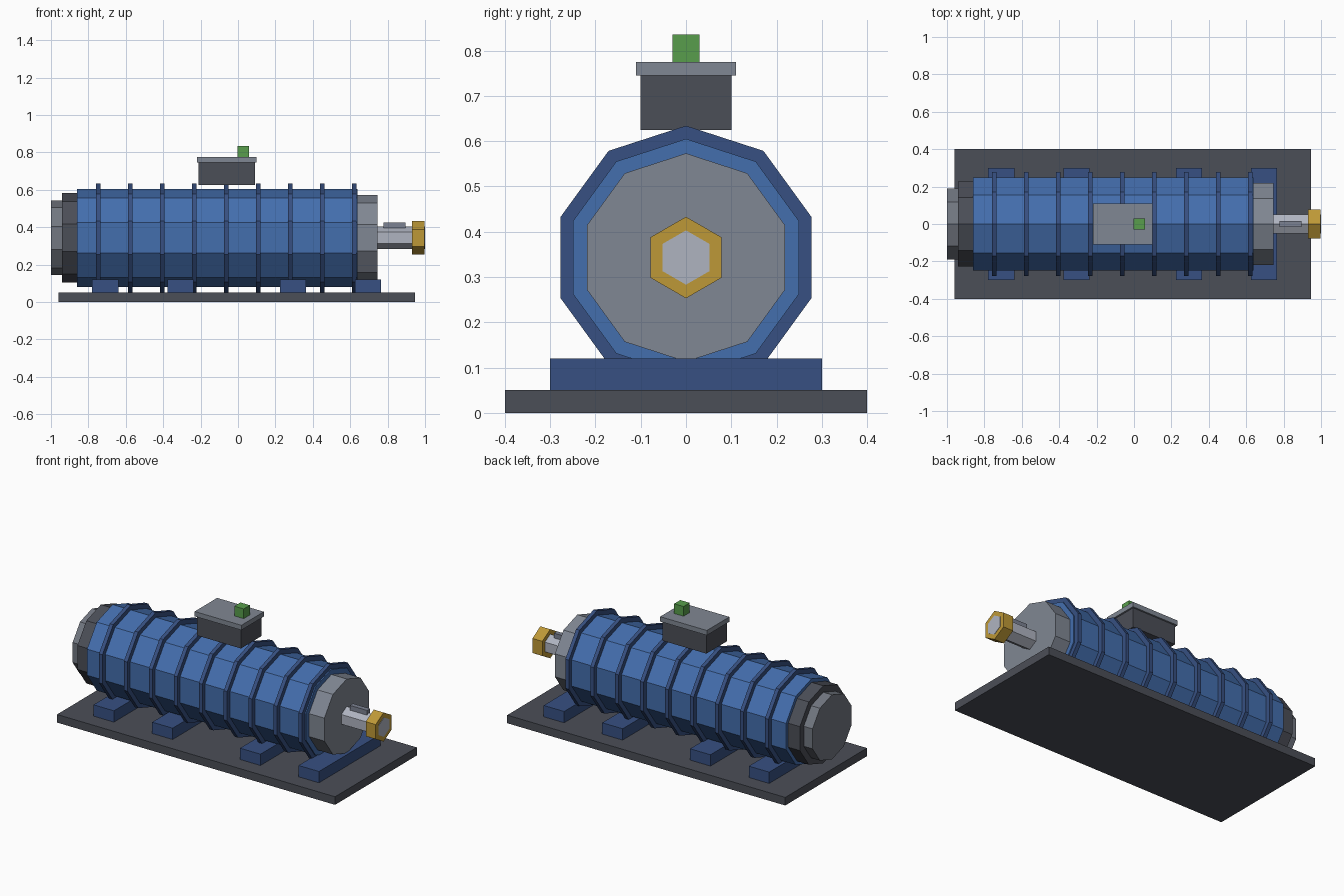
import bpy
import bmesh
from math import radians
from mathutils import Matrix, Vector

default_cube = bpy.data.objects.get("Cube")
if default_cube:
    bpy.data.objects.remove(default_cube, do_unlink=True)

AXIS_Z = 0.343


def material(name, rgb):
    """Flat material from 0-255 display colour, converted to linear."""
    lin = [(c / 255 / 12.92) if c < 11 else ((c / 255 + 0.055) / 1.055) ** 2.4 for c in rgb]
    mat = bpy.data.materials.new(name)
    mat.use_nodes = True
    mat.diffuse_color = (*lin, 1)
    mat.node_tree.nodes["Principled BSDF"].inputs["Base Color"].default_value = (*lin, 1)
    return mat


body_blue = material("body blue", (68, 110, 174))
deep_blue = material("deep blue", (55, 80, 130))
charcoal = material("charcoal", (75, 78, 87))
grey = material("grey", (128, 135, 147))
cap_grey = material("cap grey", (114, 119, 129))
steel = material("pale steel", (175, 180, 192))
key_grey = material("key grey", (124, 130, 146))
brass = material("brass", (190, 153, 55))
green = material("green", (88, 158, 76))


def finish(name, bm, mat):
    bmesh.ops.recalc_face_normals(bm, faces=bm.faces)
    mesh = bpy.data.meshes.new(name)
    bm.to_mesh(mesh)
    bm.free()
    mesh.materials.append(mat)
    obj = bpy.data.objects.new(name, mesh)
    bpy.context.collection.objects.link(obj)
    return obj


def box(name, x, y, z, mat):
    """Box from its (low, high) extent on each axis."""
    bm = bmesh.new()
    bmesh.ops.create_cube(bm, size=1)
    ranges = (x, y, z)
    bmesh.ops.scale(bm, vec=Vector([b - a for a, b in ranges]), verts=bm.verts)
    bmesh.ops.translate(bm, vec=Vector([(a + b) / 2 for a, b in ranges]), verts=bm.verts)
    return finish(name, bm, mat)


def prism(name, x0, x1, radius, sides, mat):
    """Regular prism along x with one corner pointing straight up."""
    bm = bmesh.new()
    ring = []
    for i in range(sides):
        p = Matrix.Rotation(radians(360 * i / sides), 3, 'X') @ Vector((0, 0, radius))
        ring.append(bm.verts.new(p + Vector((x0, 0, AXIS_Z))))
    end = bm.faces.new(ring)
    ext = bmesh.ops.extrude_face_region(bm, geom=[end], use_keep_orig=True)
    moved = [v for v in ext["geom"] if isinstance(v, bmesh.types.BMVert)]
    bmesh.ops.translate(bm, vec=(x1 - x0, 0, 0), verts=moved)
    return finish(name, bm, mat)


# Base plate and cross feet
box("base_plate", (-0.96, 0.945), (-0.4, 0.4), (0, 0.05), charcoal)
for i, x in enumerate((-0.71, -0.308, 0.294, 0.695)):
    box(f"foot_{i + 1}", (x - 0.07, x + 0.07), (-0.3, 0.3), (0.05, 0.12), deep_blue)

# Ten-sided housing with ribs
prism("housing", -0.86, 0.64, 0.262, 10, body_blue)
for i in range(9):
    x = -0.747 + i * 0.171
    prism(f"rib_{i + 1}", x - 0.012, x + 0.012, 0.291, 10, deep_blue)

# End covers
prism("rear_ring", -0.94, -0.86, 0.24, 10, charcoal)
prism("rear_cap", -1.0, -0.94, 0.2, 10, cap_grey)
prism("drive_flange", 0.64, 0.745, 0.23, 10, grey)

# Drive shaft, key and end nut
prism("drive_shaft", 0.74, 1.0, 0.06, 6, steel)
prism("shaft_nut", 0.93, 0.998, 0.09, 6, brass)
box("shaft_key", (0.777, 0.895), (-0.015, 0.015), (0.385, 0.424), key_grey)

# Terminal box, lid and indicator
box("terminal_box", (-0.21, 0.09), (-0.1, 0.1), (0.625, 0.745), charcoal)
box("terminal_lid", (-0.22, 0.1), (-0.11, 0.11), (0.745, 0.775), grey)
box("indicator", (-0.004, 0.06), (-0.03, 0.03), (0.775, 0.835), green)
